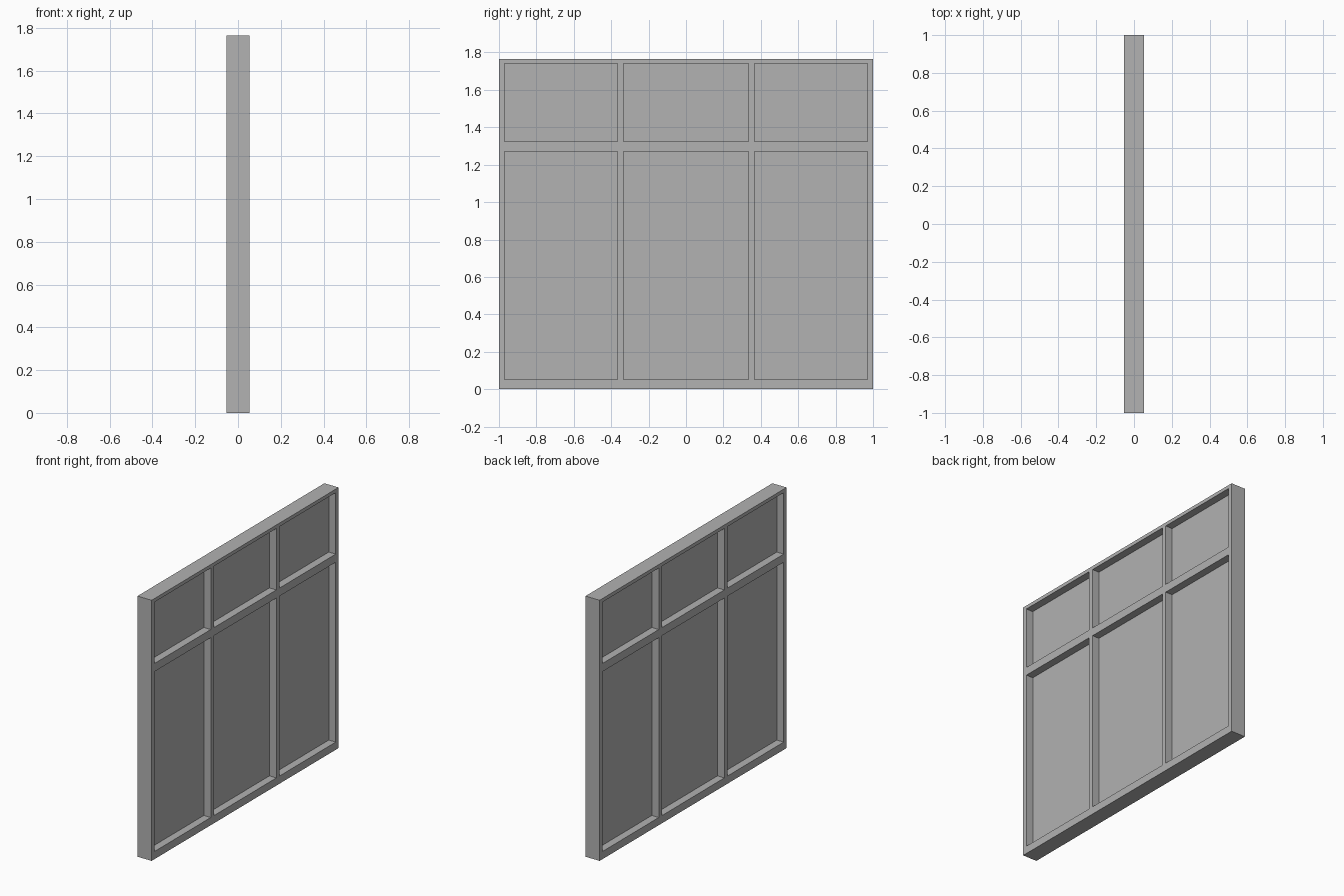
import bpy, bmesh

if "Cube" in bpy.data.objects:
    bpy.data.objects.remove(bpy.data.objects["Cube"])

HALF = 0.053          # half the frame thickness
PANE_HALF = 0.001     # half the pane thickness
# Grid lines: odd intervals are openings, even intervals are bars
YS = [-1, -0.97, -0.367, -0.335, 0.335, 0.367, 0.97, 1]
ZS = [0, 0.052, 1.27, 1.325, 1.741, 1.765]

# Dark grey for the whole window
grey = bpy.data.materials.new("dark_grey")
grey.diffuse_color = (0.445, 0.445, 0.445, 1)
grey.use_nodes = True
grey.node_tree.nodes["Principled BSDF"].inputs["Base Color"].default_value = grey.diffuse_color


def is_opening(i, j):
    return i % 2 == 1 and j % 2 == 1


def finish(name, bm):
    bmesh.ops.recalc_face_normals(bm, faces=bm.faces)
    mesh = bpy.data.meshes.new(name)
    bm.to_mesh(mesh)
    bm.free()
    mesh.materials.append(grey)
    ob = bpy.data.objects.new(name, mesh)
    bpy.context.collection.objects.link(ob)
    return ob


# Window frame: flat lattice of bars pulled through the thickness
bm = bmesh.new()
grid = [[bm.verts.new((-HALF, y, z)) for z in ZS] for y in YS]
for i in range(len(YS) - 1):
    for j in range(len(ZS) - 1):
        if not is_opening(i, j):
            bm.faces.new((grid[i][j], grid[i + 1][j],
                          grid[i + 1][j + 1], grid[i][j + 1]))
ext = bmesh.ops.extrude_face_region(bm, geom=bm.faces[:], use_keep_orig=True)
moved = [g for g in ext["geom"] if isinstance(g, bmesh.types.BMVert)]
bmesh.ops.translate(bm, verts=moved, vec=(2 * HALF, 0, 0))
finish("window_frame", bm)

# Panes: thin sheets set midway in each opening
for i in range(len(YS) - 1):
    for j in range(len(ZS) - 1):
        if is_opening(i, j):
            bm = bmesh.new()
            bmesh.ops.create_cube(bm, size=1)
            bmesh.ops.scale(bm, verts=bm.verts, vec=(
                2 * PANE_HALF, YS[i + 1] - YS[i], ZS[j + 1] - ZS[j]))
            bmesh.ops.translate(bm, verts=bm.verts, vec=(
                0, (YS[i] + YS[i + 1]) / 2, (ZS[j] + ZS[j + 1]) / 2))
            row = "lower" if j == 1 else "upper"
            finish(f"{row}_pane_{(i + 1) // 2}", bm)
